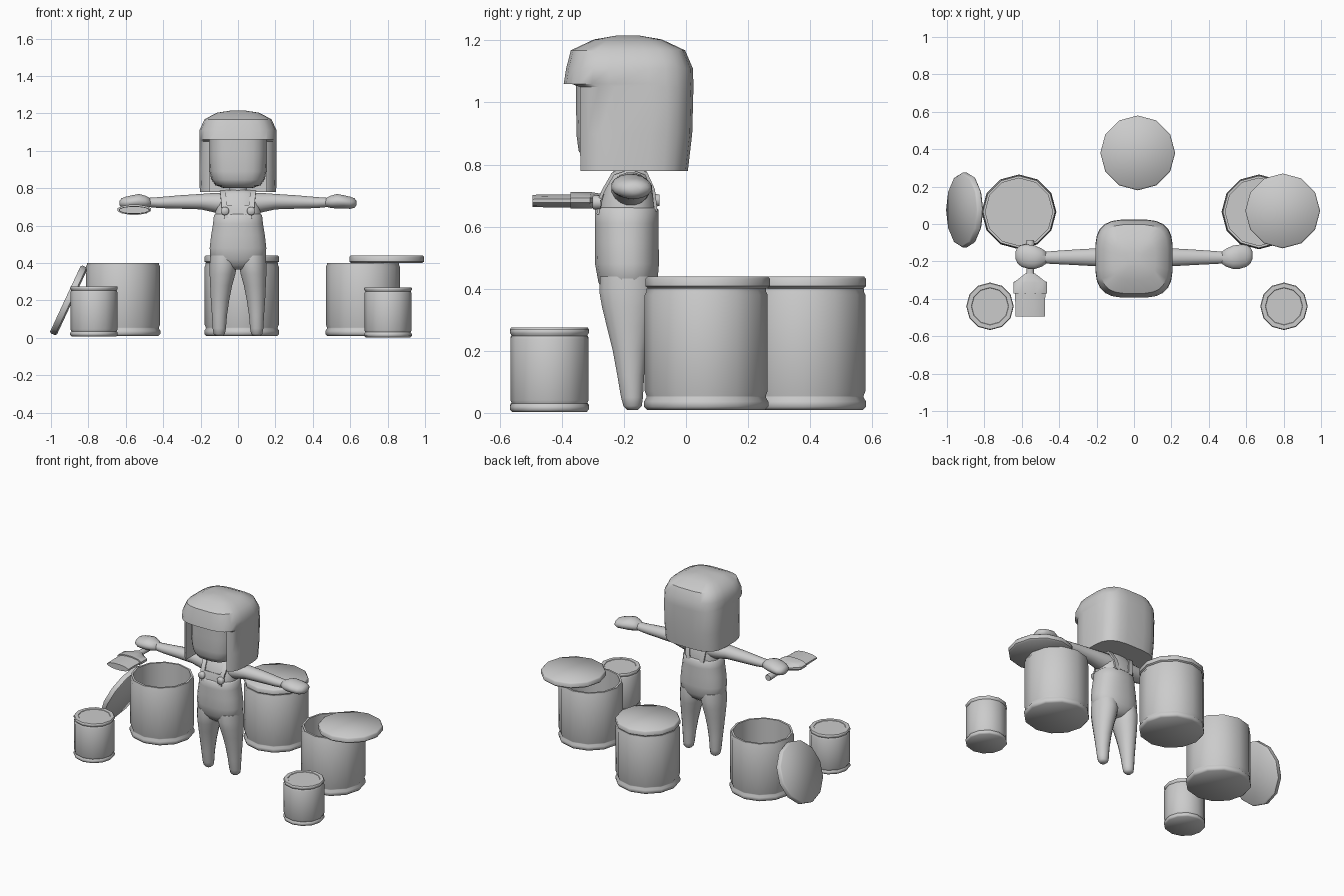
import bpy, bmesh, math
from mathutils import Matrix, Vector

if "Cube" in bpy.data.objects:
    bpy.data.objects.remove(bpy.data.objects["Cube"])

grey = bpy.data.materials.new("plain grey")
grey.diffuse_color = (0.6, 0.6, 0.6, 1)
grey.use_nodes = True
grey.node_tree.nodes["Principled BSDF"].inputs["Base Color"].default_value = grey.diffuse_color


def finish(name, bm, angle=40):
    bmesh.ops.recalc_face_normals(bm, faces=bm.faces)
    me = bpy.data.meshes.new(name)
    bm.to_mesh(me)
    bm.free()
    me.materials.append(grey)
    ob = bpy.data.objects.new(name, me)
    bpy.context.collection.objects.link(ob)
    smooth(ob, angle)
    return ob


def smooth(ob, angle):
    bpy.ops.object.select_all(action='DESELECT')
    ob.select_set(True)
    bpy.context.view_layer.objects.active = ob
    bpy.ops.object.shade_smooth_by_angle(angle=math.radians(angle))


def loft(name, axis, rows, n=16, p=2.0, angle=60):
    """Rows are (position, centre a, centre b, radius a, radius b) along an axis."""
    bm = bmesh.new()
    rings = []
    for t, ca, cb, ra, rb in rows:
        ring = []
        for i in range(n):
            w = 2 * math.pi * (i + 0.5) / n
            c, s = math.cos(w), math.sin(w)
            a = ca + ra * math.copysign(abs(c) ** (2 / p), c)
            b = cb + rb * math.copysign(abs(s) ** (2 / p), s)
            ring.append(bm.verts.new({'x': (t, a, b), 'y': (a, t, b), 'z': (a, b, t)}[axis]))
        rings.append(ring)
    for r, q in zip(rings, rings[1:]):
        for i in range(n):
            j = (i + 1) % n
            bm.faces.new((r[i], r[j], q[j], q[i]))
    bm.faces.new(rings[0])
    bm.faces.new(rings[-1])
    return finish(name, bm, angle)


def lathe(name, profile, loc, n=12, tilt=0):
    """Revolve (radius, height) points; both ends are capped."""
    bm = bmesh.new()
    rings = [[bm.verts.new((r * math.cos(2 * math.pi * i / n), r * math.sin(2 * math.pi * i / n), z))
              for i in range(n)] for r, z in profile]
    for r, q in zip(rings, rings[1:]):
        for i in range(n):
            bm.faces.new((r[i], r[(i + 1) % n], q[(i + 1) % n], q[i]))
    bm.faces.new(rings[0])
    bm.faces.new(rings[-1])
    bm.transform(Matrix.Translation(loc) @ Matrix.Rotation(math.radians(tilt), 4, 'Y'))
    return finish(name, bm, 50)


def box(name, lo, hi):
    bm = bmesh.new()
    bmesh.ops.create_cube(bm, size=1)
    lo, hi = Vector(lo), Vector(hi)
    bm.transform(Matrix.Translation((lo + hi) / 2) @ Matrix.Diagonal((*(hi - lo), 1)))
    return finish(name, bm)


def ribbon(name, path, width, thick):
    """Flat band following (x, y, z) points, widened along x and thickened outward."""
    bm = bmesh.new()
    rows = [[bm.verts.new((x + s * width / 2, y, z)) for s in (-1, 1)] for x, y, z in path]
    for a, b in zip(rows, rows[1:]):
        bm.faces.new((a[0], a[1], b[1], b[0]))
    bmesh.ops.recalc_face_normals(bm, faces=bm.faces)
    bmesh.ops.solidify(bm, geom=bm.faces[:], thickness=thick)
    return finish(name, bm, 50)


# Paint cans: body with a rolled ring near the bottom, optional open top
foot = [(.19, 0), (.2, .01), (.2, .027), (.192, .04), (.192, .045), (.198, .06)]
rim = [(.198, .37), (.193, .38), (.193, .39)]
hollow = [(.18, .39), (.18, .05)]
lid = [(.19, 0), (.2, .008), (.2, .032), (.193, .04)]
lathe("open_can_left", foot + rim + hollow, (-.615, .065, .01))
lathe("open_can_right", foot + rim + hollow, (.668, .065, .01))
lathe("closed_can", foot + rim, (.02, .38, .01))
lathe("closed_can_lid", lid, (.02, .38, .40))
lathe("resting_lid", lid, (.795, .07, .40))
lean = math.radians(-65)
lathe("leaning_lid", lid, Vector((-.905, .075, .2)) - .02 * Vector((math.sin(lean), 0, math.cos(lean))), tilt=-65)
small = [(.12, 0), (.127, .008), (.127, .018), (.121, .027), (.126, .038), (.126, .235),
         (.121, .245), (.127, .254), (.127, .262), (.123, .267), (.1, .267), (.098, .264)]
lathe("small_can_left", small, (-.77, -.44, .008))
lathe("small_can_right", small, (.802, -.44, .003))

# Hair: rounded block with a fringe overhang, notched for the face
hair = loft("hair", 'z', [
    (.78, 0, -.178, .205, .185), (.9, 0, -.172, .208, .193), (1.05, 0, -.17, .208, .195),
    (1.06, 0, -.185, .208, .21), (1.11, 0, -.182, .207, .205), (1.168, 0, -.187, .18, .185),
    (1.203, 0, -.187, .115, .11), (1.215, 0, -.187, .04, .04)], n=24, p=3.4)
cutter = box("face_cutter", (-.152, -.6, .6), (.152, -.2, 1.06))
cutter.hide_render = True
mod = hair.modifiers.new("notch", 'BOOLEAN')
mod.object = cutter
bpy.context.view_layer.objects.active = hair
bpy.ops.object.modifier_apply(modifier="notch")
bpy.data.objects.remove(cutter)
smooth(hair, 40)

# Head and neck
loft("head", 'z', [
    (.802, 0, -.19, .08, .1), (.815, 0, -.19, .12, .14), (.845, 0, -.19, .142, .157),
    (.89, 0, -.19, .153, .163), (.98, 0, -.19, .156, .165), (1.08, 0, -.19, .156, .165)], n=24, p=3)
loft("neck", 'z', [(.72, 0, -.18, .055, .05), (.83, 0, -.18, .05, .045)])

# Shirt and overalls
loft("shirt", 'z', [
    (.62, 0, -.19, .122, .095), (.68, 0, -.188, .122, .09), (.73, 0, -.185, .115, .078),
    (.77, 0, -.182, .1, .06), (.79, 0, -.18, .07, .045)], n=20, p=2.5)
loft("overalls_torso", 'z', [
    (.365, 0, -.186, .05, .05), (.385, 0, -.186, .11, .075), (.42, 0, -.187, .15, .096),
    (.48, 0, -.19, .153, .104), (.55, 0, -.191, .145, .104), (.61, 0, -.191, .135, .104),
    (.655, 0, -.191, .13, .103), (.662, 0, -.191, .122, .095)], n=20, p=2.3)
ribbon("bib", [(0, -.288, .64), (0, -.283, .685), (0, -.275, .71)], .15, .012)

for side, s in (("left", -1), ("right", 1)):
    # Straps over the shoulders, with buttons on the bib
    ribbon("strap_" + side, [(s * .07, -.286, .68), (s * .074, -.27, .72), (s * .08, -.238, .775),
                             (s * .08, -.18, .795), (s * .078, -.125, .775), (s * .06, -.1, .72),
                             (s * .05, -.092, .65)], .03, .01)
    loft("button_" + side, 'y', [(-.302, s * .07, .678, .018, .018), (-.296, s * .07, .678, .023, .023),
                                 (-.275, s * .07, .678, .023, .023)], n=10)
    # Legs tapering to rounded feet
    loft("leg_" + side, 'z', [
        (.01, s * .1, -.172, .018, .018), (.022, s * .1, -.172, .031, .03), (.05, s * .1, -.174, .036, .036),
        (.12, s * .099, -.178, .041, .044), (.2, s * .096, -.181, .05, .056), (.28, s * .09, -.184, .06, .073),
        (.34, s * .083, -.186, .07, .086), (.39, s * .078, -.187, .075, .094), (.44, s * .076, -.188, .074, .09)])
    # Arms and fists
    loft("arm_" + side, 'x', [(s * x, y, z, ry, rz) for x, y, z, ry, rz in (
        (.06, -.18, .72, .065, .055), (.12, -.178, .722, .06, .054), (.2, -.178, .728, .049, .042),
        (.32, -.178, .726, .042, .036), (.42, -.179, .723, .036, .03), (.49, -.18, .724, .031, .024))])
    loft("hand_" + side, 'x', [(s * x, y, z, ry, rz) for x, y, z, ry, rz in (
        (.465, -.18, .723, .03, .022), (.495, -.18, .727, .05, .033), (.53, -.178, .73, .064, .04),
        (.565, -.175, .727, .066, .036), (.6, -.17, .722, .06, .033), (.622, -.168, .721, .045, .026),
        (.634, -.167, .72, .02, .012))])

# Paint brush held in the left hand
loft("brush_handle", 'y', [(-.085, -.555, .685, .02, .02), (-.1, -.555, .685, .024, .022),
                           (-.2, -.555, .685, .018, .018), (-.28, -.555, .685, .024, .02)], n=8)
loft("brush_ferrule", 'y', [(-.265, -.555, .685, .028, .02), (-.305, -.555, .685, .08, .027),
                            (-.31, -.555, .685, .093, .028), (-.372, -.555, .685, .093, .028)], n=12, angle=35)
loft("brush_bristles", 'y', [(-.37, -.555, .683, .084, .022), (-.44, -.555, .683, .082, .022),
                             (-.495, -.555, .683, .082, .02)], n=12, angle=35)
